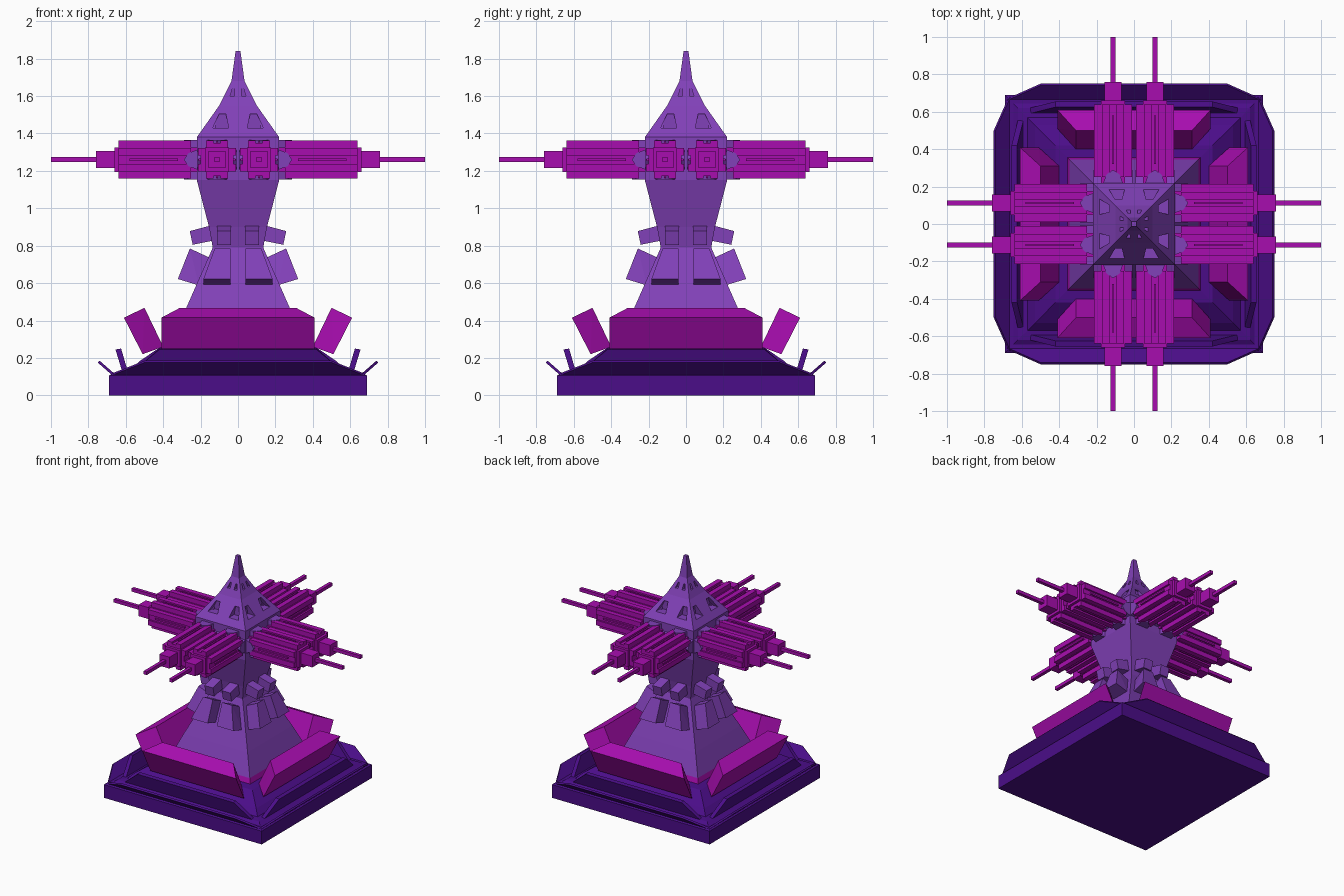
import bpy, bmesh, math
from mathutils import Matrix, Vector

if "Cube" in bpy.data.objects:
    bpy.data.objects.remove(bpy.data.objects["Cube"])


def material(name, rgb):
    m = bpy.data.materials.new(name)
    m.diffuse_color = (*rgb, 1)
    m.use_nodes = True
    m.node_tree.nodes["Principled BSDF"].inputs["Base Color"].default_value = m.diffuse_color
    return m


INDIGO = material("dark indigo", (0.07, 0.004, 0.25))
VIOLET = material("violet", (0.22, 0.052, 0.48))
MAGENTA = material("magenta", (0.39, 0.004, 0.43))


def finish(name, bm, mat):
    bmesh.ops.recalc_face_normals(bm, faces=bm.faces)
    me = bpy.data.meshes.new(name)
    bm.to_mesh(me)
    bm.free()
    me.materials.append(mat)
    ob = bpy.data.objects.new(name, me)
    bpy.context.collection.objects.link(ob)
    return ob


def square_loft(name, profile, mat):
    """Stack of square rings given as (half width, z)."""
    bm = bmesh.new()
    rings = [[bm.verts.new((sx * h, sy * h, z)) for sx, sy in
              ((-1, -1), (1, -1), (1, 1), (-1, 1))] for h, z in profile]
    for a, b in zip(rings, rings[1:]):
        for i in range(4):
            j = (i + 1) % 4
            bm.faces.new((a[i], a[j], b[j], b[i]))
    bm.faces.new(rings[0])
    bm.faces.new(rings[-1])
    return finish(name, bm, mat)


def around(name, hulls, mat, paired=False):
    """Convex solids in (sideways, outward, up) repeated on four sides."""
    bm = bmesh.new()
    for pts in hulls:
        for m in ((1, -1) if paired else (1,)):
            for k in range(4):
                rot = Matrix.Rotation(k * math.pi / 2, 3, 'Z')
                part = bmesh.new()
                for u, r, z in pts:
                    part.verts.new(rot @ Vector((u * m, -r, z)))
                bmesh.ops.convex_hull(part, input=part.verts)
                bmesh.ops.dissolve_limit(part, angle_limit=0.01,
                                         verts=part.verts, edges=part.edges)
                bmesh.ops.recalc_face_normals(part, faces=part.faces)
                tmp = bpy.data.meshes.new("tmp")
                part.to_mesh(tmp)
                part.free()
                bm.from_mesh(tmp)
                bpy.data.meshes.remove(tmp)
    return finish(name, bm, mat)


def strip(corners):
    """Panel from section points (half width, outward, up)."""
    return [(s * w, r, z) for w, r, z in corners for s in (-1, 1)]


def block(u0, u1, r0, r1, z0, z1):
    return [(u, r, z) for u in (u0, u1) for r in (r0, r1) for z in (z0, z1)]


# stepped plinth
square_loft("plinth", [(0.69, 0), (0.69, 0.105), (0.665, 0.12), (0.645, 0.12),
                       (0.62, 0.135), (0.57, 0.14), (0.53, 0.18),
                       (0.42, 0.255), (0.34, 0.262)], INDIGO)
# thin outer flaps and inner upright guards
around("outer_flaps", [strip([(0.68, 0.66, 0.115), (0.68, 0.67, 0.105),
                              (0.50, 0.74, 0.185), (0.50, 0.75, 0.175)])], INDIGO)
around("inner_guards", [strip([(0.56, 0.59, 0.13), (0.56, 0.62, 0.13),
                               (0.42, 0.625, 0.25), (0.42, 0.655, 0.245)])], INDIGO)

# leaning armour panels and the collar between them
around("armour_panels", [strip([(0.41, 0.51, 0.22), (0.41, 0.61, 0.415),
                                (0.31, 0.50, 0.468), (0.31, 0.40, 0.26)])], MAGENTA)
square_loft("collar", [(0.36, 0.25), (0.345, 0.30)], MAGENTA)

# tower shaft and pointed head
tower = square_loft("tower", [(0.345, 0.30), (0.28, 0.46), (0.135, 0.79),
                              (0.155, 0.90), (0.22, 1.15), (0.22, 1.38),
                              (0.10, 1.55), (0.035, 1.68), (0.013, 1.84)], VIOLET)

# recessed windows in the head
low = [(u, r, z) for u, z in ((0.05, 1.43), (0.135, 1.43), (0.10, 1.505), (0.065, 1.505))
       for r in (0.12, 0.3)]
high = [(u, r, z) for u, z in ((0.018, 1.60), (0.042, 1.60), (0.03, 1.64), (0.018, 1.64))
        for r in (0.047, 0.2)]
cutter = around("window_cutter", [low, high], VIOLET, paired=True)
cutter.hide_render = True
mod = tower.modifiers.new("windows", 'BOOLEAN')
mod.operation = 'DIFFERENCE'
mod.solver = 'EXACT'
mod.object = cutter
bpy.context.view_layer.objects.active = tower
bpy.ops.object.modifier_apply(modifier=mod.name)
bpy.data.objects.remove(cutter)

# small blocks at the neck and flared vents below them
around("neck_blocks", [[(u, r, z) for u in (0.038, 0.113) for r, z in
                        ((0.12, 0.915), (0.12, 0.83), (0.258, 0.878), (0.242, 0.805))]],
       VIOLET, paired=True)
around("flared_vents", [[(0.04, 0.15, 0.735), (0.12, 0.15, 0.735),
                         (0.04, 0.257, 0.785), (0.125, 0.257, 0.785),
                         (0.04, 0.322, 0.622), (0.185, 0.322, 0.622),
                         (0.04, 0.21, 0.588), (0.185, 0.21, 0.588)]],
       VIOLET, paired=True)

# paired guns: grooved cross-shaped housing, muzzle and barrel
C, Z = 0.112, 1.26


def bar(r0, r1, hu, hz, du=0, dz=0):
    return block(C + du - hu, C + du + hu, r0, r1, Z + dz - hz, Z + dz + hz)


housing = [bar(0.25, 0.64, 0.088, 0.045), bar(0.25, 0.64, 0.045, 0.088),
           bar(0.20, 0.66, 0.065, 0.065)]
for s in (-1, 1):
    housing.append(bar(0.25, 0.64, 0.02, 0.102, du=s * 0.038))
    housing.append(bar(0.25, 0.64, 0.102, 0.02, dz=s * 0.042))
    # narrow rib inside each groove
    housing.append(bar(0.32, 0.58, 0.006, 0.008, dz=s * 0.09))
    housing.append(bar(0.32, 0.58, 0.008, 0.006, du=s * 0.09))
around("gun_housings", housing, MAGENTA, paired=True)
around("gun_muzzles", [bar(0.64, 0.76, 0.045, 0.045)], MAGENTA, paired=True)
around("gun_barrels", [bar(0.75, 1.0, 0.013, 0.013)], MAGENTA, paired=True)

# pointed mounts joining guns to the head
mounts = [
    [(C + u, r, Z + z) for u, r in ((-0.06, 0.2), (0.06, 0.2), (-0.035, 0.265),
                                    (0.035, 0.265), (0, 0.29)) for z in (-0.105, 0.105)],
    [(C + u, r, Z + z) for z, r in ((-0.06, 0.2), (0.06, 0.2), (-0.035, 0.265),
                                    (0.035, 0.265), (0, 0.29)) for u in (-0.105, 0.105)]]
around("gun_mounts", mounts, VIOLET, paired=True)
